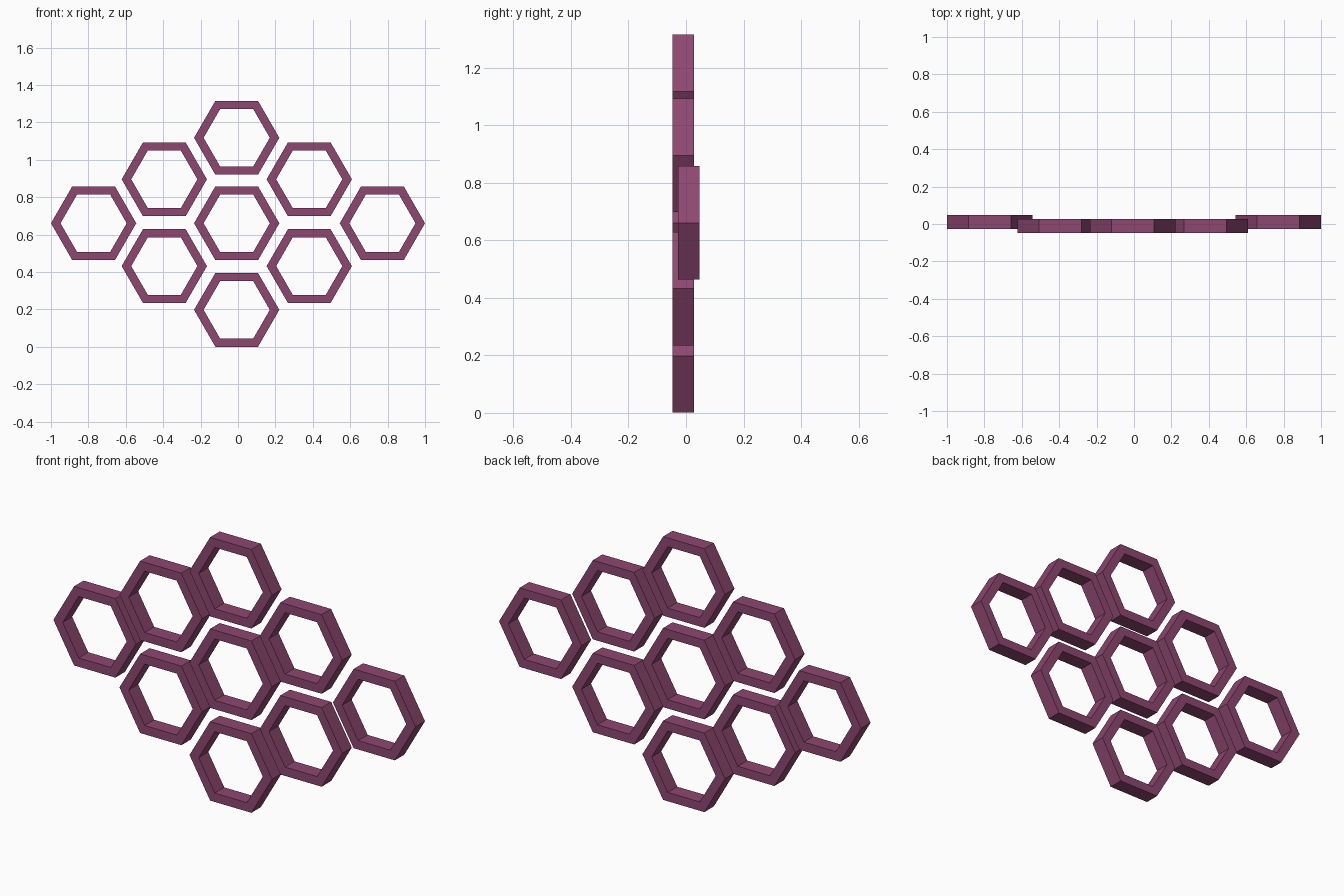
import bpy, bmesh, math

if "Cube" in bpy.data.objects:
    bpy.data.objects.remove(bpy.data.objects["Cube"])

R_OUT, R_IN, DEPTH = 0.228, 0.177, 0.075

plum = bpy.data.materials.new("plum")
plum.diffuse_color = (0.27, 0.063, 0.165, 1)
plum.use_nodes = True
plum.node_tree.nodes["Principled BSDF"].inputs["Base Color"].default_value = plum.diffuse_color


def hex_ring(name, x, y, z):
    """Open hexagonal frame with flat top and bottom, facing -y."""
    bm = bmesh.new()

    def loop(r, dy):
        return [bm.verts.new((r * math.cos(k * math.pi / 3), dy,
                              r * math.sin(k * math.pi / 3))) for k in range(6)]

    h = DEPTH / 2
    loops = [loop(R_OUT, -h), loop(R_OUT, h), loop(R_IN, h), loop(R_IN, -h)]
    for i in range(4):
        a, b = loops[i], loops[(i + 1) % 4]
        for k in range(6):
            n = (k + 1) % 6
            bm.faces.new((a[k], a[n], b[n], b[k]))
    bmesh.ops.recalc_face_normals(bm, faces=bm.faces)
    me = bpy.data.meshes.new(name)
    bm.to_mesh(me)
    bm.free()
    me.materials.append(plum)
    ob = bpy.data.objects.new(name, me)
    ob.location = (x, y, z)
    bpy.context.collection.objects.link(ob)


# Shelf cells: centre column, inner side columns, and outer cells set further back
FRONT, BACK = -0.0095, 0.0095
columns = [
    ("center_cell", -0.007, FRONT, (0.198, 0.661, 1.118)),
    ("left_cell", -0.394, FRONT, (0.432, 0.896)),
    ("right_cell", 0.381, FRONT, (0.432, 0.896)),
    ("outer_left_cell", -0.772, BACK, (0.661,)),
    ("outer_right_cell", 0.772, BACK, (0.661,)),
]
for name, x, y, heights in columns:
    for i, z in enumerate(heights):
        hex_ring(f"{name}_{i + 1}", x, y, z)
